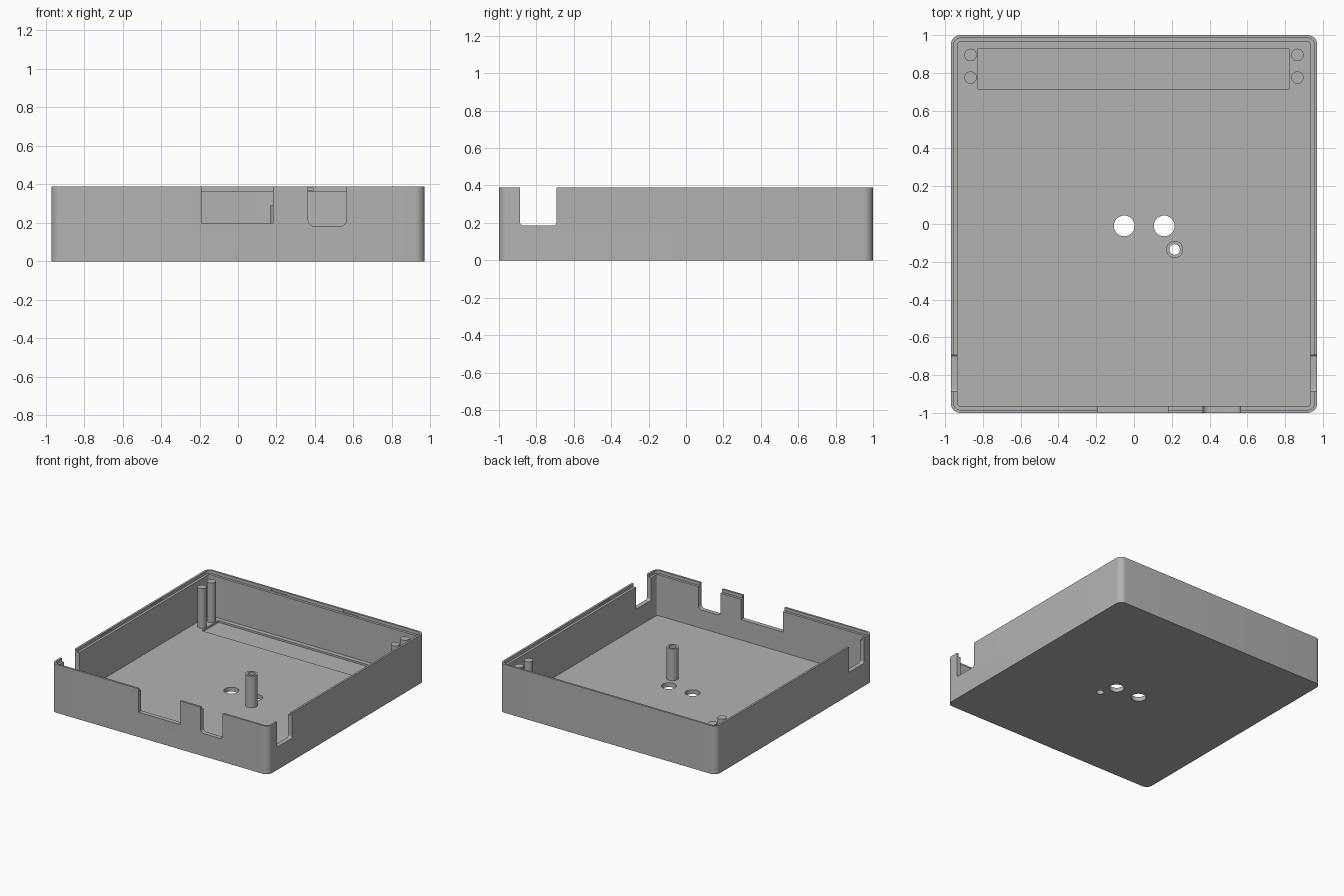
import bpy, bmesh
from math import sin, cos, pi, radians

cube = bpy.data.objects.get("Cube")
if cube:
    bpy.data.objects.remove(cube, do_unlink=True)

HX, HY, H = 0.97, 1.0, 0.39      # half width, half depth, height
FLOOR, LEDGE = 0.035, 0.365

grey = bpy.data.materials.new("plain grey")
grey.use_nodes = True
grey.diffuse_color = (0.45, 0.45, 0.45, 1)
grey.node_tree.nodes["Principled BSDF"].inputs["Base Color"].default_value = grey.diffuse_color


def rounded(x0, x1, y0, y1, r, n=8):
    """Counter-clockwise outline of a rounded rectangle."""
    pts = []
    corners = [(x1 - r, y1 - r), (x0 + r, y1 - r), (x0 + r, y0 + r), (x1 - r, y0 + r)]
    for k, (cx, cy) in enumerate(corners):
        for i in range(n + 1):
            a = (k + i / n) * pi / 2
            pts.append((cx + r * cos(a), cy + r * sin(a)))
    return pts


def circle(cx, cy, r, n=40):
    return [(cx + r * cos(2 * pi * i / n), cy + r * sin(2 * pi * i / n)) for i in range(n)]


def loft(name, rings, closed=False):
    """Skin a stack of equal-length rings, capped or joined end to start."""
    bm = bmesh.new()
    loops = [[bm.verts.new(p) for p in ring] for ring in rings]
    n = len(loops[0])
    pairs = list(zip(loops, loops[1:]))
    if closed:
        pairs.append((loops[-1], loops[0]))
    else:
        bm.faces.new(loops[0][::-1])
        bm.faces.new(loops[-1])
    for a, b in pairs:
        for i in range(n):
            j = (i + 1) % n
            bm.faces.new((a[i], a[j], b[j], b[i]))
    bmesh.ops.recalc_face_normals(bm, faces=bm.faces)
    me = bpy.data.meshes.new(name)
    bm.to_mesh(me)
    bm.free()
    me.materials.append(grey)
    ob = bpy.data.objects.new(name, me)
    bpy.context.collection.objects.link(ob)
    return ob


def prism(name, outline, lo, hi, axis="z"):
    place = {"z": lambda a, b, h: (a, b, h),
             "y": lambda a, b, h: (a, h, b),
             "x": lambda a, b, h: (h, a, b)}[axis]
    return loft(name, [[place(a, b, h) for a, b in outline] for h in (lo, hi)])


def box(name, x0, x1, y0, y1, z0, z1):
    return prism(name, [(x0, y0), (x1, y0), (x1, y1), (x0, y1)], z0, z1)


def select(ob):
    bpy.ops.object.select_all(action="DESELECT")
    ob.select_set(True)
    bpy.context.view_layer.objects.active = ob


def cut(ob, cutter):
    cutter.hide_render = True
    mod = ob.modifiers.new("cut", "BOOLEAN")
    mod.operation, mod.solver, mod.object = "DIFFERENCE", "EXACT", cutter
    select(ob)
    bpy.ops.object.modifier_apply(modifier=mod.name)
    bpy.data.objects.remove(cutter, do_unlink=True)


def smooth(ob):
    select(ob)
    bpy.ops.object.shade_smooth_by_angle(angle=radians(30))


# Tray shell with a raised outer lip and a lower inner ledge
def ring(inset, z):
    x, y = HX - inset, HY - inset
    return [(a, b, z) for a, b in rounded(-x, x, -y, y, 0.05 - inset)]


tray = loft("tray", [ring(0, 0), ring(0, H), ring(0.016, H),
                     ring(0.016, LEDGE), ring(0.036, LEDGE), ring(0.036, FLOOR)])

# Openings in the front wall
cut(tray, box("wide_opening", -0.19, 0.183, -1.1, -0.93, 0.2, 0.6))
cut(tray, prism("narrow_opening", rounded(0.365, 0.563, 0.183, 0.6, 0.03), -1.1, -0.93, "y"))

# Matching openings in both side walls, and catches inside the lip
for s in (-1, 1):
    lo, hi = sorted((s * 0.9, s * 1.1))
    cut(tray, prism("side_opening", rounded(-0.887, -0.693, 0.185, 0.6, 0.015), lo, hi, "x"))
    cut(tray, box("back_catch", s * 0.32 - 0.07, s * 0.32 + 0.07, 0.95, 0.992, 0.368, 0.384))
    for t in (-1, 1):
        lo, hi = sorted((s * 0.93, s * 0.962))
        cut(tray, box("side_catch", lo, hi, t * 0.32 - 0.07, t * 0.32 + 0.07, 0.368, 0.384))

# Shallow pocket in the floor, and holes through it
cut(tray, box("floor_pocket", -0.825, 0.82, 0.715, 0.928, 0.02, 0.2))
for x, y, r in ((-0.052, -0.01, 0.055), (0.16, -0.01, 0.055), (0.215, -0.135, 0.028)):
    cut(tray, prism("floor_hole", circle(x, y, r), -0.1, 0.1))
smooth(tray)

# Hollow screw post
tube = [(0.045, FLOOR - 0.01), (0.045, 0.29), (0.028, 0.29), (0.028, FLOOR - 0.01)]
smooth(loft("screw_post", [[(x, y, z) for x, y in circle(0.215, -0.135, r)] for r, z in tube], closed=True))

# Pairs of pegs in the back corners
for side, s in (("left", 1), ("right", -1)):
    for row, y in (("front", 0.775), ("back", 0.895)):
        smooth(prism(f"{side}_{row}_peg", circle(s * 0.865, y, 0.033), FLOOR - 0.01, 0.355))
